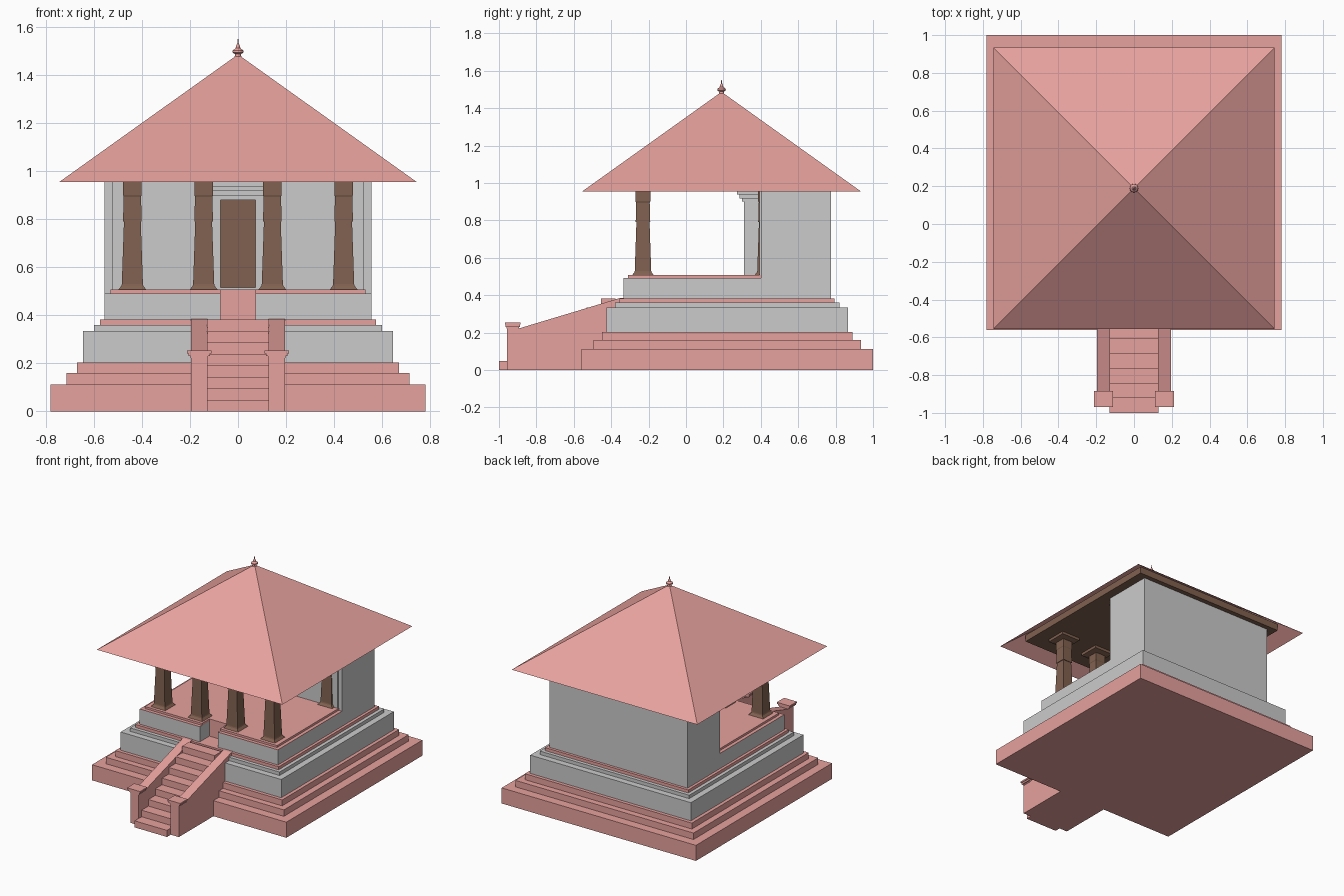
import bpy, bmesh

if "Cube" in bpy.data.objects:
    bpy.data.objects.remove(bpy.data.objects["Cube"])


def material(name, color):
    m = bpy.data.materials.new(name)
    m.diffuse_color = color
    m.use_nodes = True
    m.node_tree.nodes["Principled BSDF"].inputs["Base Color"].default_value = m.diffuse_color
    return m


RED = material("terracotta", (0.80, 0.36, 0.34, 1))
BROWN = material("dark_wood", (0.22, 0.12, 0.08, 1))


def finish(name, bm, mat):
    bmesh.ops.recalc_face_normals(bm, faces=bm.faces)
    me = bpy.data.meshes.new(name)
    bm.to_mesh(me)
    bm.free()
    ob = bpy.data.objects.new(name, me)
    bpy.context.collection.objects.link(ob)
    if mat:
        me.materials.append(mat)
    return ob


def prism(name, outline, axis, lo, hi, mat=None):
    """Extrude a 2D outline: axis 'z' takes (x, y), axis 'x' takes (y, z)."""
    bm = bmesh.new()
    place = (lambda a, b, t: (a, b, t)) if axis == 'z' else (lambda a, b, t: (t, a, b))
    face = bm.faces.new([bm.verts.new(place(a, b, lo)) for a, b in outline])
    ext = bmesh.ops.extrude_face_region(bm, geom=[face])
    shift = (0, 0, hi - lo) if axis == 'z' else (hi - lo, 0, 0)
    bmesh.ops.translate(bm, vec=shift,
                        verts=[g for g in ext["geom"] if isinstance(g, bmesh.types.BMVert)])
    return finish(name, bm, mat)


def box(name, x0, x1, y0, y1, z0, z1, mat=None):
    return prism(name, [(x0, y0), (x1, y0), (x1, y1), (x0, y1)], 'z', z0, z1, mat)


def square_stack(name, cx, cy, profile, mat):
    """Square-section solid from (half width, z) pairs."""
    bm = bmesh.new()
    rings = [[bm.verts.new((cx + sx * h, cy + sy * h, z))
              for sx, sy in ((-1, -1), (1, -1), (1, 1), (-1, 1))] for h, z in profile]
    for a, b in zip(rings, rings[1:]):
        for i in range(4):
            j = (i + 1) % 4
            bm.faces.new((a[i], a[j], b[j], b[i]))
    bm.faces.new(rings[0])
    bm.faces.new(rings[-1])
    return finish(name, bm, mat)


# Stepped plinth: half width, bottom, top; depth follows the same inset
for name, hx, z0, z1, mat in (
        ("base_tier_1", 0.78, 0.0, 0.113, RED),
        ("base_tier_2", 0.715, 0.113, 0.16, RED),
        ("base_tier_3", 0.67, 0.16, 0.203, RED),
        ("plinth_wall", 0.645, 0.203, 0.335, None),
        ("plinth_ledge", 0.60, 0.335, 0.36, None),
        ("plinth_band", 0.575, 0.36, 0.382, RED)):
    box(name, -hx, hx, 0.22 - hx, 0.22 + hx, z0, z1, mat)


# Porch platform and floor, notched where the stair arrives
def notched(hx, y0, y1, n=0.072, depth=-0.22):
    return [(-hx, y0), (-n, y0), (-n, depth), (n, depth), (n, y0), (hx, y0), (hx, y1), (-hx, y1)]


prism("porch_platform", notched(0.555, -0.335, 0.775), 'z', 0.382, 0.49)
prism("porch_floor", notched(0.53, -0.31, 0.40), 'z', 0.49, 0.507, RED)
prism("floor_edge", notched(0.555, -0.335, 0.40), 'z', 0.488, 0.492, RED)
box("top_riser", -0.072, 0.072, -0.225, -0.215, 0.382, 0.507, RED)

# Staircase as one stepped side profile
steps, rise, run = 8, 0.382 / 8, 0.078
profile = [(-1.0, 0.0)]
for i in range(steps):
    profile += [(-1 + i * run, (i + 1) * rise), (-1 + (i + 1) * run, (i + 1) * rise)]
profile += [(-0.376, 0.0)]
prism("stairs", profile, 'x', -0.13, 0.13, RED)

# Stair side walls, end posts and caps
for side, s in (("left", -1), ("right", 1)):
    lo, hi = sorted((s * 0.128, s * 0.195))
    prism(side + "_stair_wall",
          [(-0.90, 0.0), (-0.90, 0.22), (-0.355, 0.384), (-0.335, 0.384), (-0.335, 0.0)],
          'x', lo, hi, RED)
    box(side + "_stair_post", lo, hi, -0.957, -0.895, 0, 0.225, RED)
    for k, (g, z0, z1) in enumerate(((0.003, 0.222, 0.23), (0.012, 0.23, 0.242), (0.018, 0.242, 0.253))):
        box(f"{side}_post_cap_{k + 1}", lo - g, hi + g, -0.957 - g * 0.6, -0.895 + g * 0.6, z0, z1, RED)

# Inner sanctuary
box("sanctuary", -0.555, 0.555, 0.40, 0.775, 0.382, 0.985)
box("front_wall_panel", -0.525, 0.525, 0.393, 0.402, 0.507, 0.985)

# Doorway with frame, door leaf and stepped cornice
for side, s in (("left", -1), ("right", 1)):
    lo, hi = sorted((s * 0.072, s * 0.125))
    box(side + "_door_jamb", lo, hi, 0.31, 0.40, 0.507, 0.90)
box("door_lintel", -0.072, 0.072, 0.31, 0.40, 0.88, 0.90)
box("door_sill", -0.072, 0.072, 0.31, 0.40, 0.507, 0.517)
box("door", -0.072, 0.072, 0.335, 0.40, 0.517, 0.88, BROWN)
for k, (hx, y0, z0, z1) in enumerate(((0.132, 0.30, 0.90, 0.918), (0.145, 0.286, 0.918, 0.937),
                                      (0.158, 0.272, 0.937, 0.985))):
    box(f"door_cornice_{k + 1}", -hx, hx, y0, 0.40, z0, z1)

# Tapered square columns, plus two half-sunk in the back wall
column = [(0.06, 0.505), (0.046, 0.522), (0.044, 0.53), (0.035, 0.79), (0.039, 0.79),
          (0.036, 0.895), (0.039, 0.90), (0.039, 0.955), (0.075, 0.965), (0.075, 0.99)]
for i, x in enumerate((-0.44, -0.143, 0.143, 0.44)):
    square_stack(f"front_column_{i + 1}", x, -0.23, column, BROWN)
for side, x in (("left", -0.44), ("right", 0.44)):
    square_stack(side + "_wall_column", x, 0.425, column, BROWN)

# Timber ceiling under a hollow hipped roof
box("ceiling", -0.62, 0.62, 0.19 - 0.62, 0.19 + 0.62, 0.985, 1.035, BROWN)
bm = bmesh.new()
apex = bm.verts.new((0, 0.19, 1.487))
eave = [bm.verts.new((sx * 0.745, 0.19 + sy * 0.745, 0.955))
        for sx, sy in ((-1, -1), (1, -1), (1, 1), (-1, 1))]
for i in range(4):
    bm.faces.new((eave[i], eave[(i + 1) % 4], apex))
finish("roof", bm, RED)

# Turned roof finial
bm = bmesh.new()
path = [(0.0, 1.475), (0.014, 1.478), (0.012, 1.488), (0.023, 1.495), (0.022, 1.503),
        (0.010, 1.513), (0.008, 1.522), (0.003, 1.532), (0.0, 1.562)]
vs = [bm.verts.new((r, 0.19, z)) for r, z in path]
es = [bm.edges.new(p) for p in zip(vs, vs[1:])]
bmesh.ops.spin(bm, geom=vs + es, cent=(0, 0.19, 0), axis=(0, 0, 1), angle=6.283185307, steps=12)
bmesh.ops.remove_doubles(bm, verts=bm.verts, dist=0.0001)
finish("roof_finial", bm, RED)
